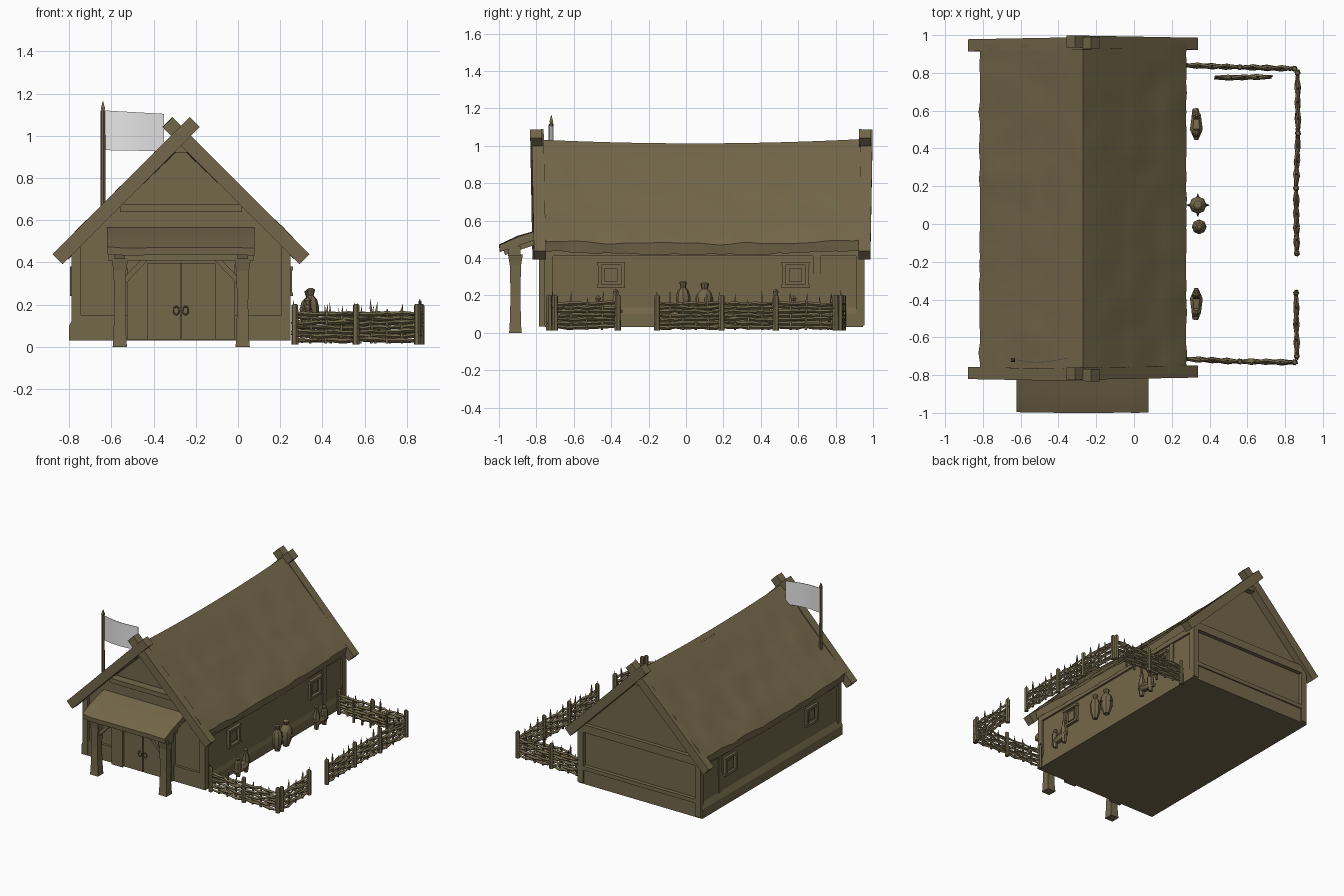
import bpy, bmesh, math, random
from mathutils import Vector, Matrix, noise

if "Cube" in bpy.data.objects:
    bpy.data.objects.remove(bpy.data.objects["Cube"])
random.seed(4)

def material(name, col):
    m = bpy.data.materials.new(name)
    m.diffuse_color = (*col, 1)
    m.use_nodes = True
    m.node_tree.nodes["Principled BSDF"].inputs["Base Color"].default_value = m.diffuse_color
    return m
WOOD = material("weathered brown", (0.175, 0.138, 0.07))
CLOTH = material("pale cloth", (0.8, 0.8, 0.8))
CX = -0.27  # ridge line

def finish(name, bm, mat=WOOD, smooth=None):
    bmesh.ops.recalc_face_normals(bm, faces=bm.faces)
    me = bpy.data.meshes.new(name)
    bm.to_mesh(me)
    bm.free()
    me.materials.append(mat)
    ob = bpy.data.objects.new(name, me)
    bpy.context.collection.objects.link(ob)
    if smooth:
        bpy.ops.object.select_all(action='DESELECT')
        ob.select_set(True)
        bpy.context.view_layer.objects.active = ob
        bpy.ops.object.shade_smooth_by_angle(angle=math.radians(smooth))
    return ob

def loft(bm, rings):
    vs = [[bm.verts.new(p) for p in r] for r in rings]
    n = len(vs[0])
    for a, b in zip(vs, vs[1:]):
        for i in range(n):
            bm.faces.new((a[i], a[(i + 1) % n], b[(i + 1) % n], b[i]))
    bm.faces.new(vs[0])
    bm.faces.new(vs[-1][::-1])

def prism(name, pts, y0, y1):
    bm = bmesh.new()
    loft(bm, [[(x, y, z) for x, z in pts] for y in (y0, y1)])
    return finish(name, bm)

def box(name, x0, x1, y0, y1, z0, z1):
    return prism(name, [(x0, z0), (x1, z0), (x1, z1), (x0, z1)], y0, y1)

def tube(bm, pts, radii, sides=5):
    pts = [Vector(p) for p in pts]
    rings = []
    for i, p in enumerate(pts):
        t = (pts[min(i + 1, len(pts) - 1)] - pts[max(i - 1, 0)]).normalized()
        a = t.orthogonal() if abs(t.z) > 0.9 else t.cross(Vector((0, 0, 1)))
        a.normalize()
        b = t.cross(a)
        rings.append([p + radii[i] * (a * math.cos(k * math.tau / sides) + b * math.sin(k * math.tau / sides))
                      for k in range(sides)])
    loft(bm, rings)

def beam(name, p, q, w, h):
    # square beam from p to q, w across and h along its upward normal
    p, q = Vector(p), Vector(q)
    t = (q - p).normalized()
    a = t.cross(Vector((0, 1, 0)) if abs(t.y) < 0.5 else Vector((1, 0, 0))).normalized()
    b = t.cross(a)
    bm = bmesh.new()
    loft(bm, [[c + a * i * h / 2 + b * j * w / 2 for i, j in ((-1, -1), (1, -1), (1, 1), (-1, 1))] for c in (p, q)])
    return finish(name, bm)

# House body: base bulge, walls, recessed front gable
prism("wall_base", [(-.80, .03), (-.80, .10), (-.775, .15), (.235, .15), (.25, .10), (.25, .03)], -.755, .945)
prism("walls", [(-.78, .10), (-.775, .46), (CX - .30, .66), (CX + .30, .66), (.235, .46), (.24, .10)], -.735, .925)
prism("gable", [(CX - .32, .64), (CX, .97), (CX + .32, .64)], -.68, .925)

# Thatched roof: lumpy ring lofted along y
bm = bmesh.new()
rings = []
NY = 34
for j in range(NY + 1):
    y = -.785 + 1.735 * j / NY
    sag = -.022 * (1 - ((y - .05) / .87) ** 2)
    top, low = [], []
    for i in range(-9, 10):
        d = abs(i) / 9
        n = noise.noise(Vector((i * .75, y * 6, 3.1)))
        lump = .016 * n * min(1, d * 3) + .010 * ((d * 3.3) % 1)
        end = .015 * noise.noise(Vector((i, y * 11, 8))) if abs(i) == 9 else 0
        x = CX + (i / 9) * .545 + math.copysign(end, i)
        top.append((x, y, 1.035 + sag - .54 * d + lump))
        if i % 3 == 0:
            low.append((CX + (i / 9) * .535, y, .95 + sag - .51 * d + end))
    rings.append(top + low[::-1])
loft(bm, rings)
finish("thatched_roof", bm, smooth=28)

# Crossed barge boards at both ends, ridge block and tie beams
for end, y in (("front", -.785), ("back", .95)):
    o = -.012 if y < 0 else .012
    for s, side in ((-1, "left"), (1, "right")):
        oy = y + .004 * s
        beam(f"{end}_barge_board_{side}", (CX + s * .585, oy, .415), (CX - s * .065, oy + o, 1.065), .064, .066)
box("ridge_pole", CX - .03, CX + .03, -.79, .97, .92, .985)
box("back_tie_beam", -.79, .25, .91, .955, .43, .49)
box("back_sill", -.79, .24, .92, .955, .14, .17)
box("front_tie_beam", -.56, .02, -.755, -.69, .64, .675)
for x in (-.79, .205):
    for y in (-.757, .91):
        box("corner_post", x, x + .045, y, y + .045, .04, .47)
for x in (-.785, .225):
    box("wall_plate", x, x + .025, -.74, .93, .41, .45)
    box("side_post", x + .002, x + .02, .68, .72, .1, .42)

# Small windows on both long walls
for s, xw in ((-1, -.778), (1, .238)):
    for yc in (-.40, .585):
        w, h, t = .07, .07, .018
        x0, x1 = xw - .018, xw + .018
        for e in (-1, 1):
            box("window_jamb", x0, x1, yc + e * (w - t / 2) - t / 2, yc + e * (w - t / 2) + t / 2, .24, .38)
            zc = .31 + e * (h - t / 2)
            box("window_rail", x0, x1 + .004 * s, yc - w - .005, yc + w + .005, zc - t / 2, zc + t / 2)
        box("window_pane", xw - .008, xw + .008, yc - .035, yc + .035, .275, .345)

# Double door with frame and ring handles
for s in (-1, 1):
    a, b = sorted((CX + s * .003, CX + s * .16))
    box("door_leaf", a, b, -.765, -.73, .035, .40)
    a, b = sorted((CX + s * .16, CX + s * .255))
    box("door_jamb", a, b, -.785, -.73, .035, .42)
    bm = bmesh.new()
    tube(bm, [(CX + s * .022 + .014 * math.sin(k * math.pi / 4), -.772, .172 + .02 * math.cos(k * math.pi / 4))
              for k in range(9)], [.004] * 9, 4)
    finish("door_ring", bm)
box("door_lintel", -.54, 0, -.79, -.73, .395, .43)

# Porch: sloped awning, beams, posts and braces
bm = bmesh.new()
rings = []
for k in range(11):
    x = -.622 + .70 * k / 10
    n = .008 * noise.noise(Vector((x * 7, 1, 2)))
    rings.append([(x, -.997 + abs(n), .435 + n), (x, -1 + abs(n), .47 + n), (x, -.90, .515 + n), (x, -.74, .565),
                  (x, -.74, .52), (x, -.9, .465)])
loft(bm, rings)
finish("porch_awning", bm, smooth=30)
box("porch_beam", -.615, .075, -.95, -.885, .41, .465)
for x, s in ((-.56, 1), (.022, -1)):
    beam("porch_rafter", (x, -.975, .44), (x, -.74, .52), .05, .05)
    bm = bmesh.new()
    loft(bm, [[(x + i * r, -.912 + j * r, z) for i, j in ((-1, -1), (1, -1), (1, 1), (-1, 1))]
              for z, r in ((0, .034), (.03, .031), (.2, .026), (.36, .03), (.42, .04))])
    finish("porch_post", bm)
    beam("porch_brace", (x + s * .02, -.912, .31), (x + s * .12, -.912, .415), .03, .025)

# Flag pole with spear tip and waving cloth
bm = bmesh.new()
tube(bm, [(-.64, -.72, .50), (-.64, -.72, 1.12)], [.012, .011], 6)
tube(bm, [(-.64, -.72, 1.115), (-.64, -.72, 1.13), (-.64, -.72, 1.165)], [.008, .014, .001], 4)
finish("flag_pole", bm)
bm = bmesh.new()
rings = []
for k in range(13):
    t = k / 12
    x, y = -.63 + .28 * t, -.718 - .014 * math.sin(t * math.pi * 1.2)
    rings.append([(x, y - .002, .932 - .005 * t), (x, y + .002, .932 - .005 * t),
                  (x, y + .002, 1.12 - .016 * t), (x, y - .002, 1.12 - .016 * t)])
loft(bm, rings)
finish("flag_cloth", bm, CLOTH, 40)

# Woven wattle fence around the yard
def wattle(name, a, b, rows=7, z0=.03, step=.021, posts=True):
    a, b = Vector((*a, 0)), Vector((*b, 0))
    length = (b - a).length
    t = (b - a) / length
    nrm = Vector((-t.y, t.x, 0))
    n = max(3, round(length / .075))
    bm = bmesh.new()
    for r in range(rows):
        lo, hi = -random.uniform(0, .02), length + random.uniform(0, .02)
        tilt = random.uniform(-.012, .012)
        steps = n * 2
        pts = []
        for k in range(steps + 1):
            s = lo + (hi - lo) * k / steps
            wave = .006 * math.cos(math.pi * (k / 2 + r))
            pts.append(a + t * s + nrm * wave + Vector((0, 0, z0 + step * r + tilt * (k / steps - .5) + random.uniform(-.004, .004))))
        tube(bm, pts, [.004] + [random.uniform(.008, .0125) for _ in pts[2:]] + [.003], 4)
    top = z0 + step * rows
    for k in range(n + 1):  # thin pointed stakes
        p = a + t * length * k / n
        h = top + random.uniform(-.005, .05)
        lean = t * random.uniform(-.012, .012)
        tube(bm, [p + Vector((0, 0, .015)), p + lean * .5 + Vector((0, 0, h - .04)), p + lean + Vector((0, 0, h))], [.008, .007, .001], 4)
    if posts:
        for p in (a, b):
            tube(bm, [p + Vector((0, 0, .012)), p + Vector((0, 0, .195)), p + Vector((0, 0, .203))], [.017, .016, .01], 6)
    finish(name, bm)

path_front = [(.27, -.715), (.56, -.728), (.85, -.732), (.862, -.70), (.858, -.365)]
path_back = [(.862, -.155), (.858, .19), (.868, .48), (.866, .80), (.85, .822), (.56, .83), (.27, .84)]
for path in (path_front, path_back):
    for p, q in zip(path, path[1:]):
        if (Vector(p) - Vector(q)).length > .1:
            wattle("wattle_fence", p, q)
wattle("spare_hurdle", (.44, .775), (.72, .778), 5, .06, .022, False)

# Pots and bundles standing along the right wall
def lathe(name, x, y, prof, sides=8):
    bm = bmesh.new()
    loft(bm, [[(x + r * math.cos(k * math.tau / sides), y + r * math.sin(k * math.tau / sides), z)
               for k in range(sides)] for r, z in prof])
    return finish(name, bm, smooth=35)
urn = [(.022, .07), (.04, .12), (.046, .18), (.036, .215), (.016, .235), (.024, .262), (.012, .27)]
lathe("tall_pot", .345, -.015, [(r * .85, z + .008) for r, z in urn])
lathe("eared_pot", .338, .10, urn)
bm = bmesh.new()
for k in range(4):  # four pointed ears
    d = Vector((math.cos(k * math.pi / 2), math.sin(k * math.pi / 2), 0))
    c = Vector((.338, .10, .17))
    tube(bm, [c + d * .02, c + d * .06 - Vector((0, 0, .02))], [.016, .002], 4)
finish("pot_ears", bm)
for yc, s in ((-.425, 1), (.53, -1)):
    bm = bmesh.new()
    tube(bm, [(.325, yc - s * .08, .09), (.33, yc - s * .03, .10), (.33, yc + s * .03, .11), (.33, yc + s * .085, .12)],
         [.016, .026, .034, .01], 6)
    finish("bundle", bm, smooth=35)
    for off, top in ((-.045, .20), (.05, .235)):
        lathe("small_jar", .33, yc + s * off, [(.016, .05), (.026, .11), (.026, .16), (.012, top - .03), (.018, top - .015), (.006, top)], 6)
